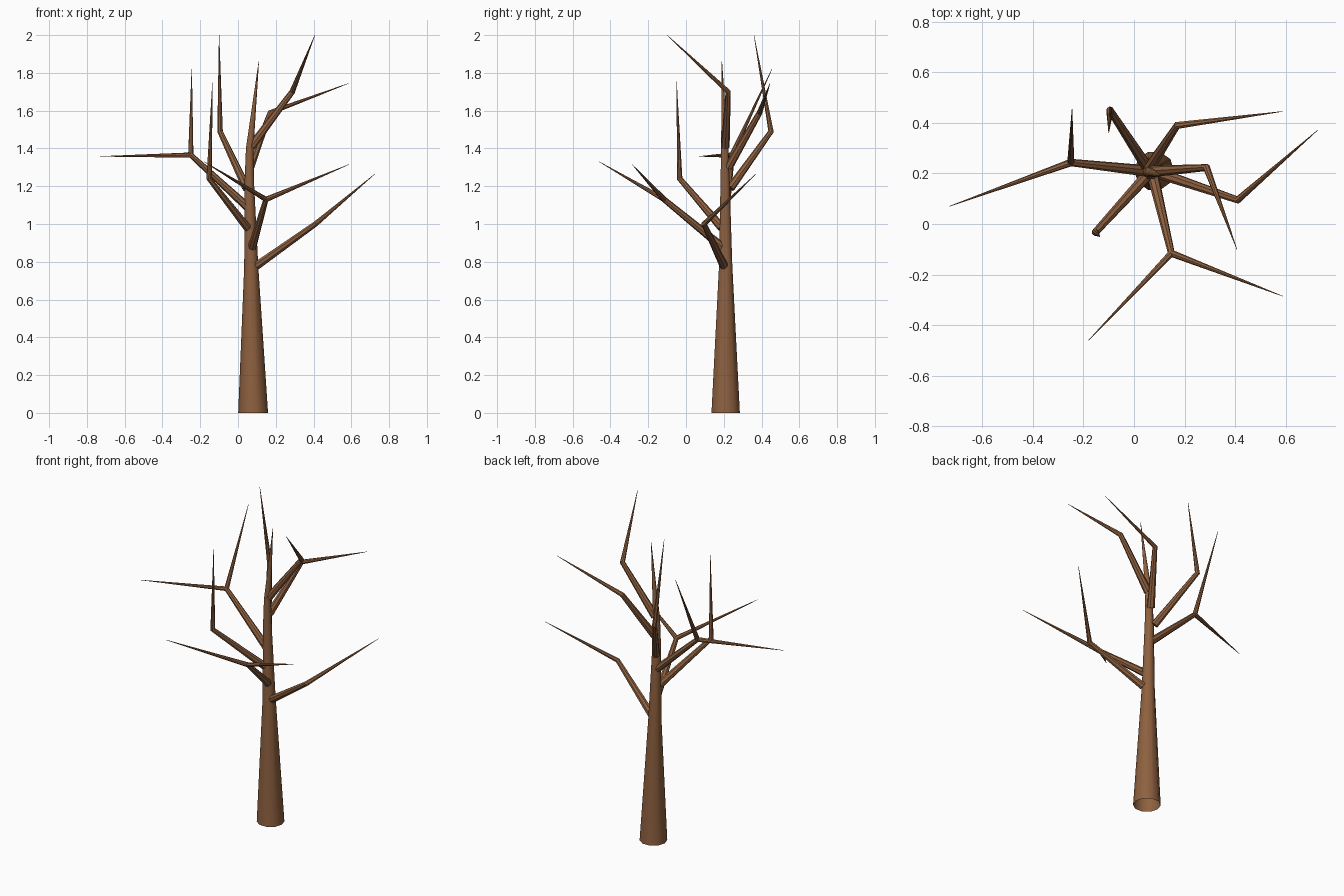
import bpy, bmesh, math
from mathutils import Vector

if "Cube" in bpy.data.objects:
    bpy.data.objects.remove(bpy.data.objects["Cube"])

bark = bpy.data.materials.new("bark brown")
bark.diffuse_color = (0.27, 0.118, 0.05, 1)
bark.use_nodes = True
bark.node_tree.nodes["Principled BSDF"].inputs["Base Color"].default_value = bark.diffuse_color


def tube(bm, points, sides, caps=True):
    """Tapered tube through (x, y, z, radius) points, mitred at the bends."""
    pos = [Vector(p[:3]) for p in points]
    rings = []
    for i, p in enumerate(pos):
        d = Vector()
        if i > 0:
            d += (p - pos[i - 1]).normalized()
        if i < len(pos) - 1:
            d += (pos[i + 1] - p).normalized()
        d.normalize()
        # the trunk base sits flat on the ground
        if p.z == 0:
            d = Vector((0, 0, 1))
        ref = Vector((1, 0, 0)) if abs(d.x) < 0.93 else Vector((0, 0, 1))
        if rings:
            ref = u
        u = (ref - d * ref.dot(d)).normalized()
        v = d.cross(u)
        rings.append([bm.verts.new(p + points[i][3] * (
            u * math.cos(2 * math.pi * k / sides) + v * math.sin(2 * math.pi * k / sides)))
            for k in range(sides)])
    for a, b in zip(rings, rings[1:]):
        for k in range(sides):
            n = (k + 1) % sides
            bm.faces.new((a[k], a[n], b[n], b[k]))
    if caps:
        bm.faces.new(rings[0][::-1])
    bm.faces.new(rings[-1])


def build(name, tubes, sides, caps=True):
    bm = bmesh.new()
    for t in tubes:
        tube(bm, t, sides, caps)
    for f in bm.faces:
        f.smooth = True
    me = bpy.data.meshes.new(name)
    bm.to_mesh(me)
    bm.free()
    me.materials.append(bark)
    ob = bpy.data.objects.new(name, me)
    bpy.context.collection.objects.link(ob)
    bpy.ops.object.select_all(action='DESELECT')
    ob.select_set(True)
    bpy.context.view_layer.objects.active = ob
    bpy.ops.object.shade_smooth_by_angle(angle=math.radians(40))


TIP = 0.001

# Trunk, open underneath, ending in a thin leader
build("trunk", [[(0.08, 0.21, 0, 0.079), (0.07, 0.21, 0.78, 0.037),
                 (0.06, 0.207, 1.2, 0.026), (0.062, 0.205, 1.4, 0.02),
                 (0.11, 0.19, 1.86, TIP)]], 10, False)

# Branches: start, bend, then one or two twig tips
branches = {
    "low_right_branch": ((0.10, 0.20, 0.78), (0.41, 0.095, 1.0), [(0.725, 0.37, 1.265)]),
    "front_branch": ((0.075, 0.19, 0.88), (0.148, -0.116, 1.13),
                     [(0.587, -0.285, 1.315), (-0.18, -0.46, 1.33)]),
    "front_left_branch": ((0.05, 0.19, 0.98), (-0.153, -0.033, 1.24), [(-0.135, -0.05, 1.755)]),
    "left_branch": ((0.05, 0.21, 1.09), (-0.25, 0.243, 1.365),
                    [(-0.73, 0.07, 1.358), (-0.245, 0.455, 1.82)]),
    "back_left_branch": ((0.045, 0.235, 1.19), (-0.095, 0.45, 1.49), [(-0.10, 0.36, 2.0)]),
    "back_right_branch": ((0.063, 0.225, 1.30), (0.171, 0.39, 1.59), [(0.587, 0.445, 1.745)]),
    "top_right_branch": ((0.07, 0.208, 1.41), (0.287, 0.223, 1.70), [(0.407, -0.10, 2.0)]),
}
for name, (start, bend, tips) in branches.items():
    tubes = [[(*start, 0.023), (*bend, 0.015), (*tips[0], TIP)]]
    for t in tips[1:]:
        tubes.append([(*bend, 0.014), (*t, TIP)])
    build(name, tubes, 8)
